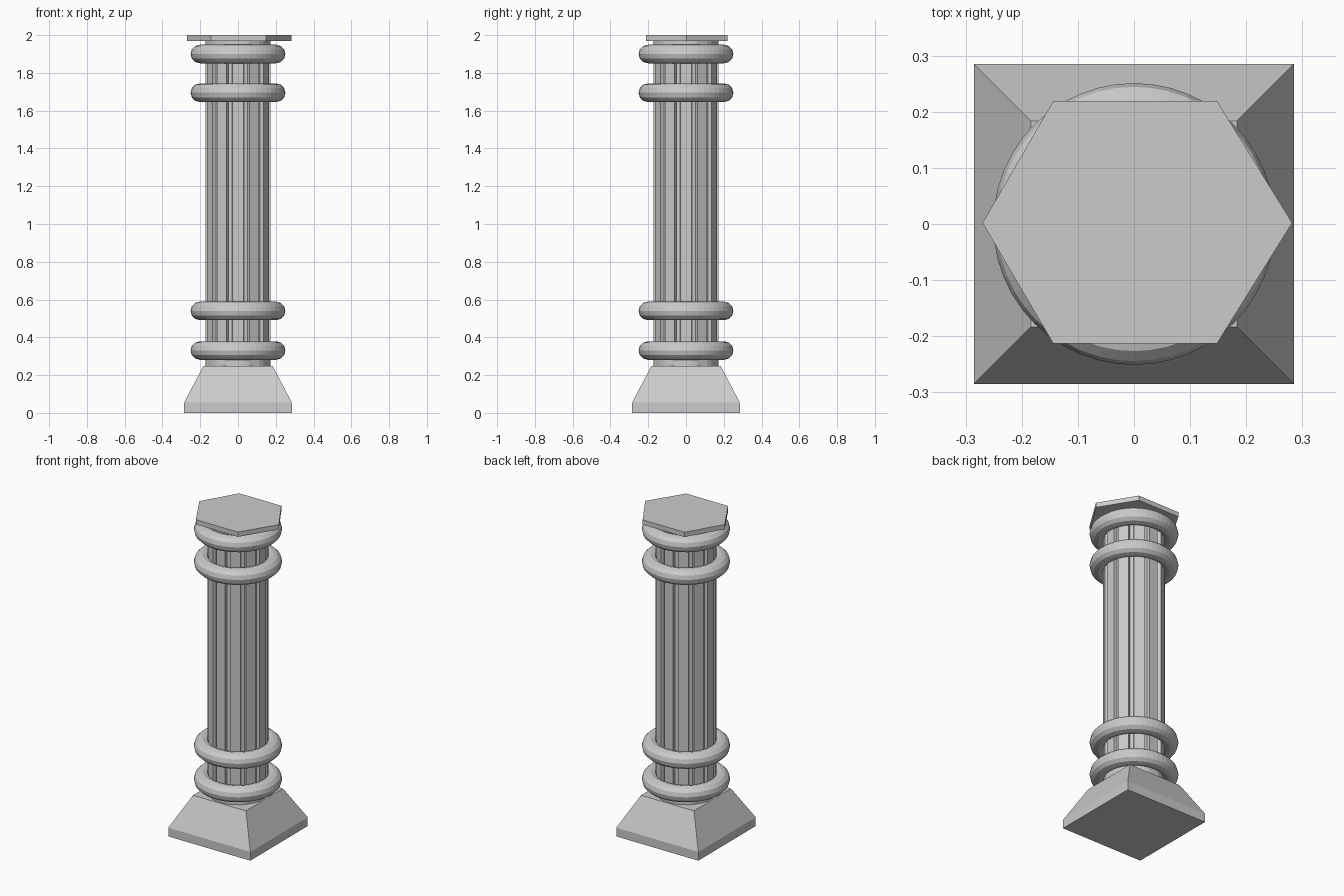
import bpy, bmesh
from math import cos, sin, radians

if "Cube" in bpy.data.objects:
    bpy.data.objects.remove(bpy.data.objects["Cube"])


def loft(name, rings):
    """Closed solid skinned through stacked rings of equal point count."""
    bm = bmesh.new()
    loops = [[bm.verts.new(p) for p in ring] for ring in rings]
    n = len(loops[0])
    for a, b in zip(loops, loops[1:]):
        for i in range(n):
            j = (i + 1) % n
            bm.faces.new((a[i], a[j], b[j], b[i]))
    bm.faces.new(loops[0][::-1])
    bm.faces.new(loops[-1])
    bmesh.ops.recalc_face_normals(bm, faces=bm.faces)
    mesh = bpy.data.meshes.new(name)
    bm.to_mesh(mesh)
    bm.free()
    obj = bpy.data.objects.new(name, mesh)
    bpy.context.collection.objects.link(obj)
    return obj


def square(h, z):
    return [(-h, -h, z), (h, -h, z), (h, h, z), (-h, h, z)]


def shaft_ring(z, groove_radius, radius=0.175, ribs=12):
    """Flat ribs separated by narrow grooves."""
    pts = []
    for k in range(ribs):
        for offset, r in ((-10, radius), (10, radius),
                          (11.5, groove_radius), (18.5, groove_radius)):
            a = radians(k * 360 / ribs + offset)
            pts.append((r * cos(a), r * sin(a), z))
    return pts


# Square tapered plinth
loft("plinth", [square(0.285, 0), square(0.285, 0.055), square(0.184, 0.247)])

# Fluted shaft with plain ends
loft("fluted_shaft", [shaft_ring(0.24, 0.175), shaft_ring(0.31, 0.175),
                      shaft_ring(0.311, 0.155), shaft_ring(1.919, 0.155),
                      shaft_ring(1.92, 0.175), shaft_ring(1.972, 0.175)])

# Rounded bands, two at each end
for i, z in enumerate((0.33, 0.54, 1.695, 1.90)):
    bpy.ops.mesh.primitive_torus_add(location=(0, 0, z), major_radius=0.202,
                                     minor_radius=0.049, major_segments=48,
                                     minor_segments=12)
    bpy.context.object.name = f"band_{i + 1}"

# Slightly off-centre hexagonal cap
hexagon = [(-0.27, 0.002), (-0.144, -0.213), (0.148, -0.213),
           (0.282, 0.002), (0.148, 0.219), (-0.144, 0.219)]
loft("hexagonal_cap", [[(x, y, z) for x, y in hexagon] for z in (1.97, 2.0)])
